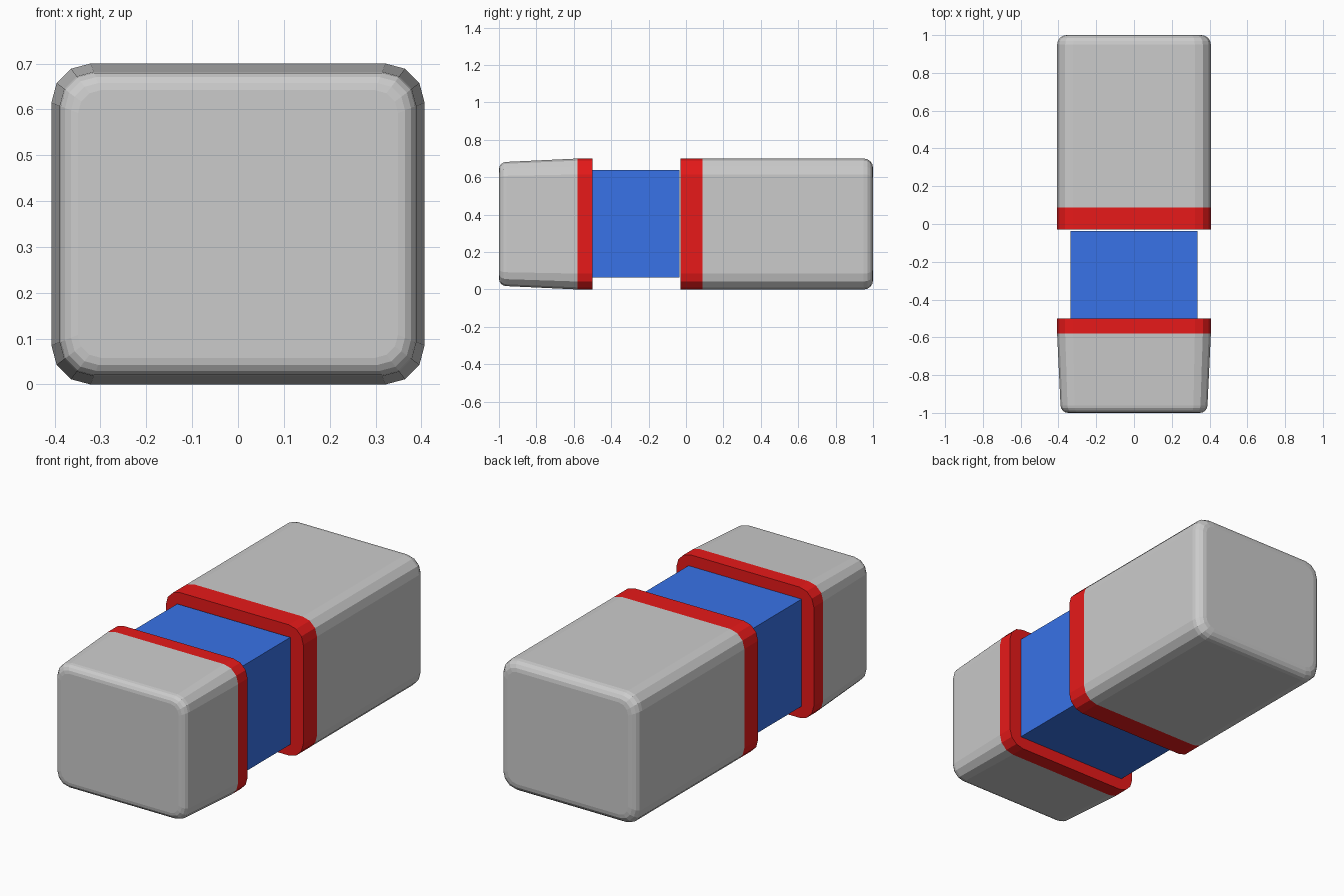
import bpy, bmesh
from math import sin, cos, pi

if "Cube" in bpy.data.objects:
    bpy.data.objects.remove(bpy.data.objects["Cube"])

HX, HZ, CZ, R = 0.407, 0.35, 0.35, 0.085


def material(name, color):
    m = bpy.data.materials.new(name)
    m.diffuse_color = color
    m.use_nodes = True
    m.node_tree.nodes["Principled BSDF"].inputs["Base Color"].default_value = m.diffuse_color
    return m


def section(y, inset):
    """Rounded rectangle at depth y, shrunk by inset."""
    hx, hz, r = HX - inset, HZ - inset, max(R - inset * 0.6, 0.02)
    pts = []
    for k, (sx, sz) in enumerate([(1, 1), (-1, 1), (-1, -1), (1, -1)]):
        for i in range(4):
            a = (k + i / 3) * pi / 2
            pts.append((sx * (hx - r) + r * cos(a), y,
                        CZ + sz * (hz - r) + r * sin(a)))
    return pts


def loft(name, stations, cap_first=False, cap_last=False, mat=None):
    """Skin through (y, inset) stations, optionally closing the ends."""
    bm = bmesh.new()
    rings = [[bm.verts.new(p) for p in section(*s)] for s in stations]
    for a, b in zip(rings, rings[1:]):
        n = len(a)
        for i in range(n):
            j = (i + 1) % n
            bm.faces.new((a[i], a[j], b[j], b[i]))
    if cap_first:
        bm.faces.new(rings[0])
    if cap_last:
        bm.faces.new(rings[-1])
    bmesh.ops.recalc_face_normals(bm, faces=bm.faces)
    me = bpy.data.meshes.new(name)
    bm.to_mesh(me)
    bm.free()
    ob = bpy.data.objects.new(name, me)
    bpy.context.collection.objects.link(ob)
    if mat:
        me.materials.append(mat)
    return ob


def rounded_end(y_end, direction, base, r, steps=4):
    """Stations for a filleted end, running toward y_end."""
    out = []
    for i in range(steps + 1):
        a = i / steps * pi / 2
        out.append((y_end - direction * r * (1 - sin(a)),
                    base + r * (1 - cos(a))))
    return out


red = material("red", (0.8, 0.01, 0.01, 1))
blue = material("blue", (0.04, 0.17, 0.8, 1))

# Rear body and its collar
loft("rear_body", [(0.087, 0)] + rounded_end(1.0, 1, 0, 0.05), cap_last=True)
loft("rear_collar", [(-0.029, 0), (0.087, 0)], cap_first=True, mat=red)

# Tapered front body and its collar
loft("front_body", [(-0.58, 0)] + rounded_end(-1.0, -1, 0.018, 0.04), cap_last=True)
loft("front_collar", [(-0.58, 0), (-0.5, 0)], cap_last=True, mat=red)

# Square neck between the collars
bpy.ops.mesh.primitive_cube_add(size=1, location=(0, -0.2685, 0.352))
neck = bpy.context.object
neck.name = "neck"
neck.scale = (0.67, 0.465, 0.574)
neck.data.materials.append(blue)
